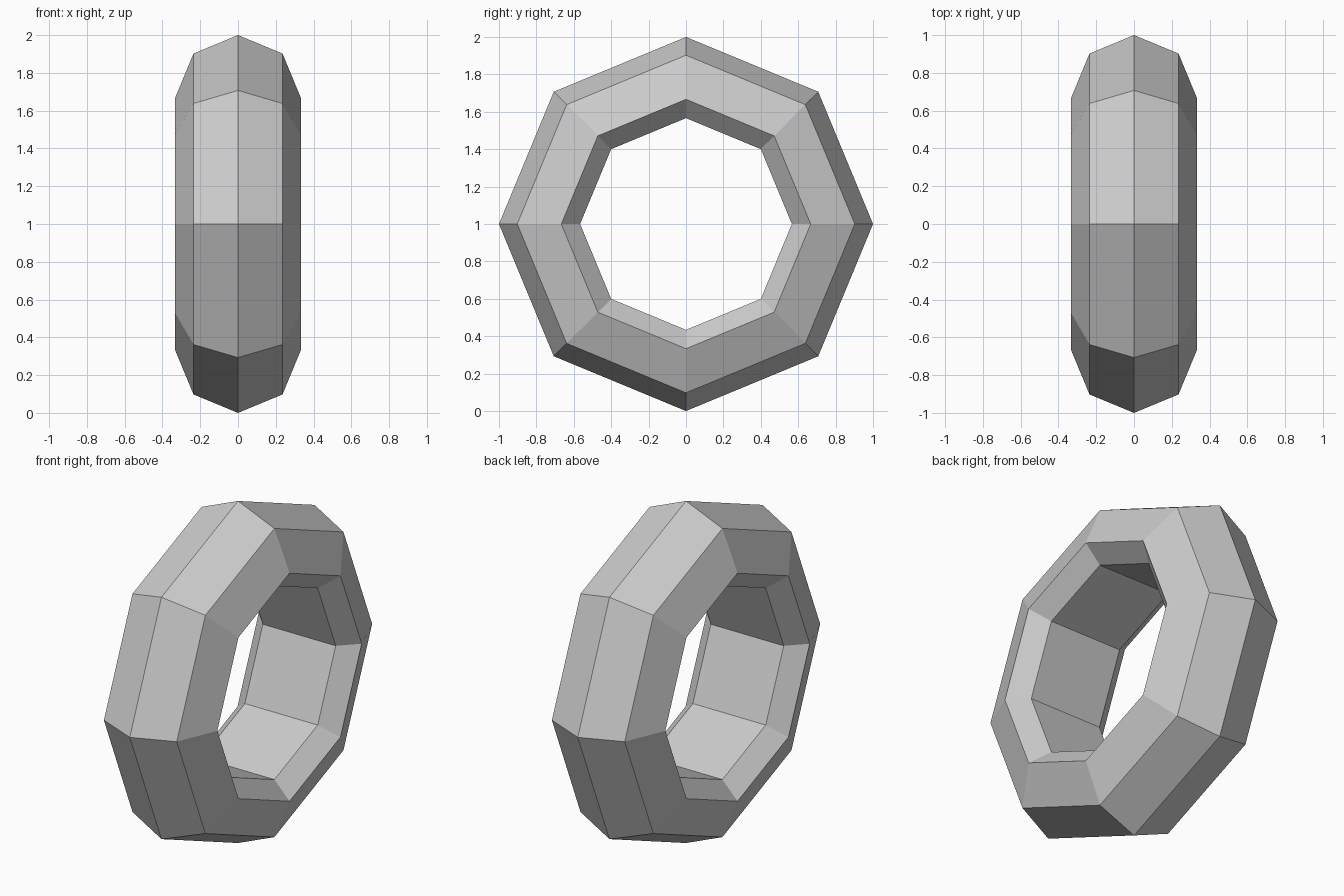
import bpy, bmesh, math
from mathutils import Vector

if "Cube" in bpy.data.objects:
    bpy.data.objects.remove(bpy.data.objects["Cube"])

SIDES = 8
# Cross-section (x, radius): octagonal tube with a flattened inner face
half = [(0.2357, 0.566), (0.3333, 0.6667), (0.2357, 0.9024)]
profile = half + [(0, 1.0)] + [(-x, r) for x, r in reversed(half)]

# Ring: sweep the closed profile around the x axis
bm = bmesh.new()
verts = [bm.verts.new((x, 0, 1 + r)) for x, r in profile]
edges = [bm.edges.new((v, verts[(i + 1) % len(verts)])) for i, v in enumerate(verts)]
bmesh.ops.spin(bm, geom=verts + edges, cent=Vector((0, 0, 1)), axis=Vector((1, 0, 0)),
               angle=math.tau, steps=SIDES, use_merge=False)
bmesh.ops.remove_doubles(bm, verts=bm.verts[:], dist=1e-4)
bmesh.ops.recalc_face_normals(bm, faces=bm.faces[:])

mesh = bpy.data.meshes.new("ring")
bm.to_mesh(mesh)
bm.free()
bpy.context.collection.objects.link(bpy.data.objects.new("ring", mesh))
